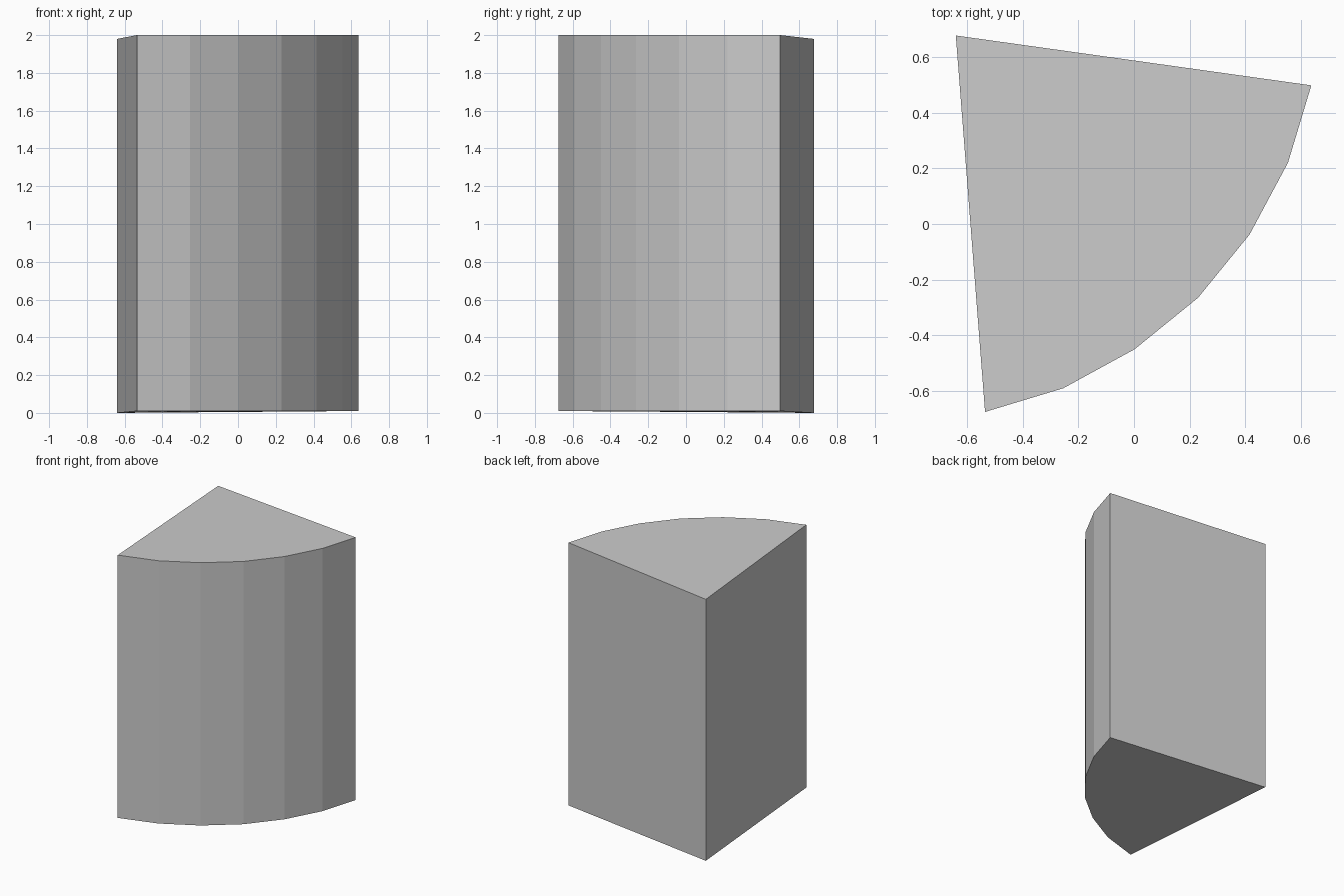
import bpy, bmesh

if "Cube" in bpy.data.objects:
    bpy.data.objects.remove(bpy.data.objects["Cube"])

# Plan outline: back corner, then the faceted curved rim
apex = (-0.64, 0.677)
rim = [(-0.535, -0.675), (-0.254, -0.59), (0.002, -0.45), (0.23, -0.265),
       (0.415, -0.038), (0.553, 0.22), (0.637, 0.498)]

bm = bmesh.new()


def ring(apex_z, rim_z):
    return bm.verts.new((*apex, apex_z)), [bm.verts.new((x, y, rim_z)) for x, y in rim]


# Back corner sits slightly lower than the rim at both ends
a0, r0 = ring(0.0, 0.01)
a1, r1 = ring(1.98, 2.0)

# Shallow fan caps and curved wall
for i in range(len(rim) - 1):
    bm.faces.new((a1, r1[i], r1[i + 1]))
    bm.faces.new((a0, r0[i + 1], r0[i]))
    bm.faces.new((r0[i], r0[i + 1], r1[i + 1], r1[i]))

# Two straight cut sides
bm.faces.new((a0, r0[0], r1[0], a1))
bm.faces.new((r0[-1], a0, a1, r1[-1]))
bmesh.ops.recalc_face_normals(bm, faces=bm.faces)

mesh = bpy.data.meshes.new("wedge_block")
bm.to_mesh(mesh)
bm.free()
bpy.context.collection.objects.link(bpy.data.objects.new("wedge_block", mesh))
